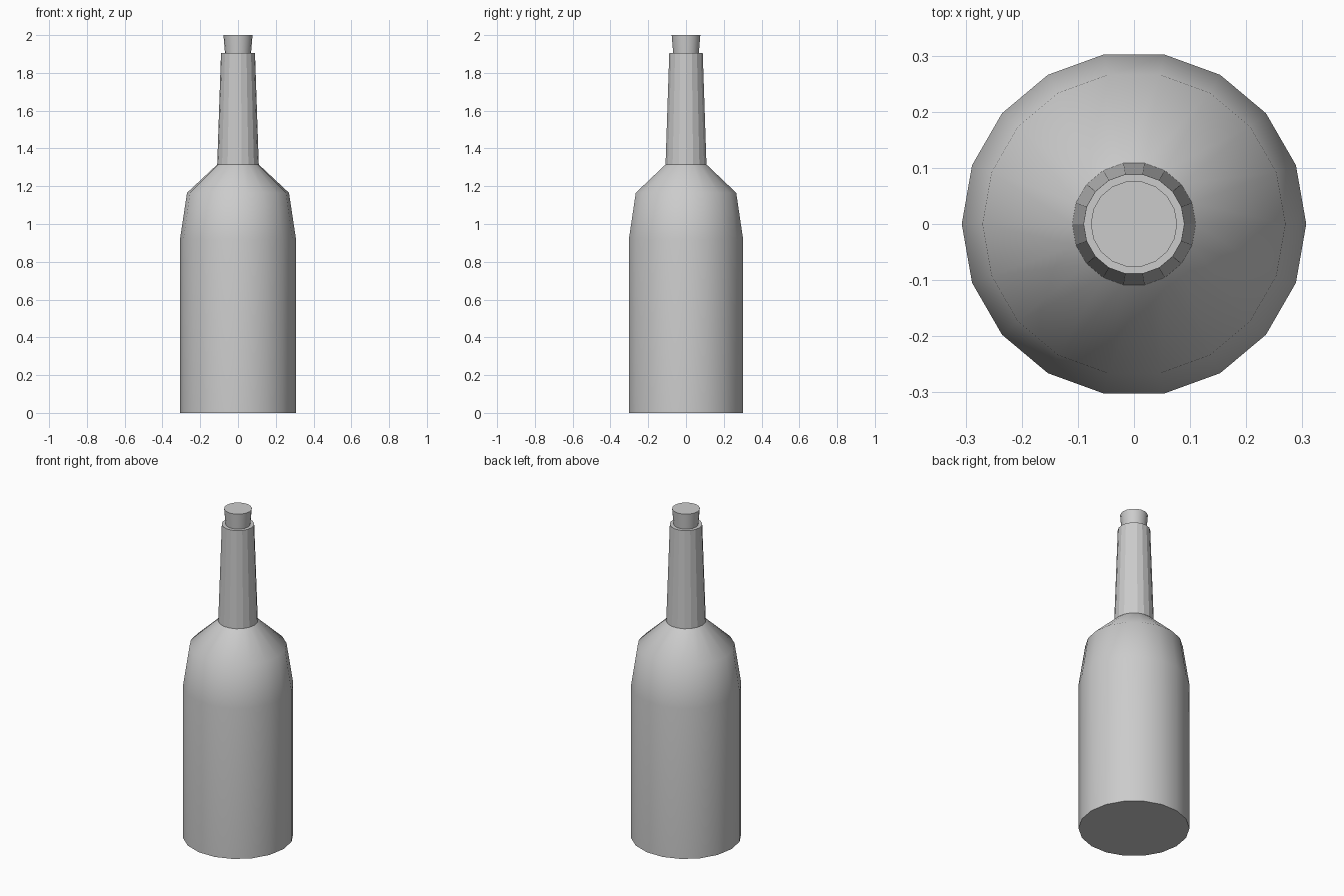
import bpy, bmesh
from math import cos, sin, pi, radians

if "Cube" in bpy.data.objects:
    bpy.data.objects.remove(bpy.data.objects["Cube"])

SIDES = 18


def lathe(name, profile, cap_bottom=False, cap_top=False, smooth_angle=None):
    """Revolve a (radius, height) profile around z."""
    bm = bmesh.new()
    rings = [[bm.verts.new((r * cos(2 * pi * i / SIDES), r * sin(2 * pi * i / SIDES), z))
              for i in range(SIDES)] for r, z in profile]
    for low, high in zip(rings, rings[1:]):
        for i in range(SIDES):
            j = (i + 1) % SIDES
            bm.faces.new((low[i], low[j], high[j], high[i]))
    if cap_bottom:
        bm.faces.new(rings[0][::-1])
    if cap_top:
        bm.faces.new(rings[-1])
    mesh = bpy.data.meshes.new(name)
    bm.to_mesh(mesh)
    bm.free()
    obj = bpy.data.objects.new(name, mesh)
    bpy.context.collection.objects.link(obj)
    if smooth_angle:
        bpy.ops.object.select_all(action='DESELECT')
        obj.select_set(True)
        bpy.context.view_layer.objects.active = obj
        bpy.ops.object.shade_smooth_by_angle(angle=radians(smooth_angle))
    return obj


# Body with sloped shoulder
lathe("bottle_body", [(0.307, 0), (0.307, 0.92), (0.27, 1.165), (0.11, 1.315)],
      cap_bottom=True, smooth_angle=45)

# Tapered, faceted neck with a flat rim
lathe("bottle_neck", [(0.11, 1.315), (0.09, 1.905)], cap_top=True)

# Stopper, wider at the top
lathe("cork", [(0.069, 1.905), (0.077, 2.0)], cap_top=True, smooth_angle=30)
